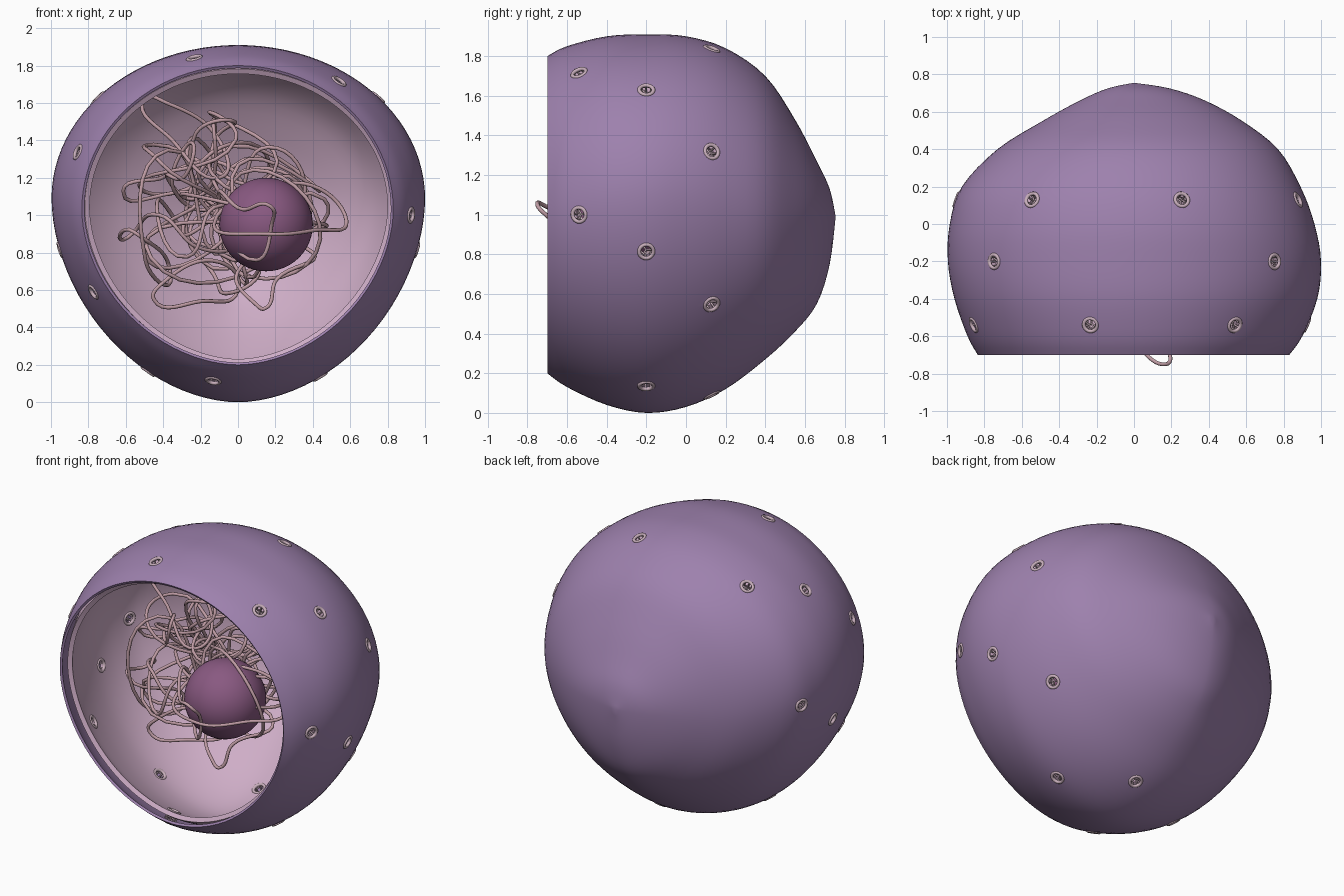
import bpy, bmesh, math, random
from mathutils import Vector
from mathutils.bvhtree import BVHTree

if "Cube" in bpy.data.objects:
    bpy.data.objects.remove(bpy.data.objects["Cube"])

random.seed(8)


def material(name, rgb):
    m = bpy.data.materials.new(name)
    m.diffuse_color = (*rgb, 1)
    m.use_nodes = True
    m.node_tree.nodes["Principled BSDF"].inputs["Base Color"].default_value = m.diffuse_color
    return m


OUTER = material("outer_purple", (0.34, 0.22, 0.42))
INNER = material("inner_pink", (0.62, 0.42, 0.57))
CORE = material("core_plum", (0.25, 0.10, 0.22))
THREAD = material("thread_rose", (0.52, 0.33, 0.37))
PORE = material("pore_rose", (0.58, 0.43, 0.50))


def add_object(name, data, mat):
    ob = bpy.data.objects.new(name, data)
    bpy.context.collection.objects.link(ob)
    data.materials.append(mat)
    return ob


def catmull(p0, p1, p2, p3, t):
    return [0.5 * (2 * b + (c - a) * t + (2 * a - 5 * b + 4 * c - d) * t * t
                   + (3 * b - a - 3 * c + d) * t ** 3)
            for a, b, c, d in zip(p0, p1, p2, p3)]


# Shell stations from the open front to the back: y, centre z, left, right, top z, bottom z
STATIONS = [
    (-0.70, 1.03, 0.835, 0.83, 1.80, 0.20),
    (-0.60, 1.05, 0.89, 0.90, 1.85, 0.13),
    (-0.40, 1.08, 0.96, 0.98, 1.90, 0.04),
    (-0.20, 1.09, 0.995, 1.0, 1.91, 0.00),
    (0.00, 1.09, 0.985, 0.965, 1.90, 0.03),
    (0.20, 1.07, 0.92, 0.89, 1.84, 0.12),
    (0.40, 1.03, 0.73, 0.77, 1.70, 0.27),
    (0.55, 1.00, 0.49, 0.58, 1.48, 0.41),
    (0.66, 0.99, 0.29, 0.38, 1.27, 0.55),
    (0.725, 0.99, 0.14, 0.19, 1.13, 0.75),
    (0.755, 0.99, 0.0, 0.0, 0.99, 0.99),
]
SEG, SUB = 96, 4
rows = []
for i in range(len(STATIONS) - 1):
    quad = [STATIONS[min(max(i + k, 0), len(STATIONS) - 1)] for k in (-1, 0, 1, 2)]
    rows += [catmull(*quad, s / SUB) for s in range(SUB)]


def loft(inset=0.0, first=0):
    """Lofted membrane surface, pushed inwards and cut back at the front."""
    bm = bmesh.new()
    rings = []
    for y, cz, left, right, top, bottom in rows:
        ring = []
        for k in range(SEG):
            a = math.tau * k / SEG
            c, s = math.cos(a), math.sin(a)
            e = 1.0 if s >= 0 else 2 / 1.86          # underside is slightly tapered
            x = math.copysign(abs(c) ** e, c) * (right if c > 0 else left)
            z = cz + math.copysign(abs(s) ** e, s) * ((top - cz) if s > 0 else (cz - bottom))
            ring.append(bm.verts.new((x, y, z)))
        rings.append(ring)
    for r0, r1 in zip(rings, rings[1:]):
        for k in range(SEG):
            j = (k + 1) % SEG
            bm.faces.new((r0[k], r0[j], r1[j], r1[k]))
    tip = bm.verts.new((0, 0.755, 0.99))
    for k in range(SEG):
        bm.faces.new((rings[-1][k], rings[-1][(k + 1) % SEG], tip))
    bmesh.ops.recalc_face_normals(bm, faces=bm.faces)
    bm.normal_update()
    if max(bm.faces, key=lambda f: f.calc_center_median().x).normal.x < 0:
        bmesh.ops.reverse_faces(bm, faces=bm.faces)
        bm.normal_update()
    moved = [(v, v.co - v.normal * inset) for v in bm.verts]
    for v, co in moved:
        v.co = co
    bmesh.ops.delete(bm, geom=[v for r in rings[:first] for v in r], context='VERTS')
    return bm


# Pore positions: three staggered rows of angles round the y axis
PORE_ROWS = [(-0.54, (0, 53, 105.5, 158.5, 208, 261.5)),
             (-0.20, (-11, 40, 140, 191, 240, -63)),
             (0.13, (20, 73, 127, 178, 276, -31))]
DEPTH = 0.075
surface = loft()
tree = BVHTree.FromBMesh(surface)
surface.free()
pores = []
for y, angles in PORE_ROWS:
    for deg in angles:
        d = Vector((math.cos(math.radians(deg)), 0, math.sin(math.radians(deg))))
        loc, nor, _, _ = tree.ray_cast(Vector((0, y, 1)), d)
        nor = nor if nor.dot(d) > 0 else -nor
        pores.append((loc, nor.to_track_quat('Z', 'Y').to_matrix().to_4x4(), nor))

# Cutter for the pore holes
bm = bmesh.new()
for loc, rot, nor in pores:
    m = rot.copy()
    m.translation = loc - nor * DEPTH / 2
    bmesh.ops.create_cone(bm, cap_ends=True, segments=20, radius1=0.034, radius2=0.034,
                          depth=0.2, matrix=m)
mesh = bpy.data.meshes.new("pore_cutter")
bm.to_mesh(mesh)
bm.free()
cutter = add_object("pore_cutter", mesh, PORE)
cutter.hide_render = True


def membrane(name, bm, thickness, mat):
    mesh = bpy.data.meshes.new(name)
    bm.to_mesh(mesh)
    bm.free()
    ob = add_object(name, mesh, mat)
    solid = ob.modifiers.new("wall", 'SOLIDIFY')
    solid.thickness, solid.offset = thickness, -1
    cut = ob.modifiers.new("holes", 'BOOLEAN')
    cut.operation, cut.solver, cut.object = 'DIFFERENCE', 'EXACT', cutter
    bpy.ops.object.select_all(action='DESELECT')
    bpy.context.view_layer.objects.active = ob
    ob.select_set(True)
    for mod in ("wall", "holes"):
        bpy.ops.object.modifier_apply(modifier=mod)
    bpy.ops.object.shade_smooth_by_angle(angle=math.radians(35))


# Double wall: thin outer membrane, gap, recessed inner membrane
membrane("outer_membrane", loft(), 0.016, OUTER)
membrane("inner_membrane", loft(0.045, 2), 0.03, INNER)
bpy.data.objects.remove(cutter)


def tube_curve(name, depth, mat, res):
    cu = bpy.data.curves.new(name, 'CURVE')
    cu.dimensions = '3D'
    cu.bevel_depth, cu.bevel_resolution, cu.use_fill_caps = depth, res, True
    add_object(name, cu, mat)
    return cu


def poly(cu, pts, cyclic=False, radius=1.0):
    sp = cu.splines.new('POLY')
    sp.points.add(len(pts) - 1)
    for p, co in zip(sp.points, pts):
        p.co, p.radius = (*co, 1), radius
    sp.use_cyclic_u, sp.use_smooth = cyclic, True


# Pores: rings on both faces, bars across the gap, three spokes in each hole
ring_curve = tube_curve("pore_rings", 0.010, PORE, 2)
for loc, rot, nor in pores:
    def at(r, a, d):
        return loc + rot.to_3x3() @ Vector((r * math.cos(a), r * math.sin(a), d))
    for d in (-0.003, -DEPTH + 0.003):
        poly(ring_curve, [at(0.036, math.tau * k / 24, d) for k in range(24)], True)
    for k in range(8):
        a = math.tau * k / 8
        poly(ring_curve, [at(0.034, a, 0), at(0.034, a, -DEPTH)], radius=0.5)
    for k in range(3):
        poly(ring_curve, [at(0.036, math.tau * k / 3, -0.03), at(0, 0, -0.03)], radius=0.5)

# Nucleolus
C, R = Vector((0.15, -0.35, 0.95)), 0.25
bpy.ops.mesh.primitive_uv_sphere_add(segments=48, ring_count=24, radius=R, location=C)
core = bpy.context.object
core.name = "nucleolus"
core.data.materials.append(CORE)
bpy.ops.object.shade_smooth()

# Tangled chromatin threads, as closed loops
threads = tube_curve("chromatin_threads", 0.0105, THREAD, 2)
threads.resolution_u = 8
MID, SIZE = Vector((-0.03, -0.19, 1.04)), Vector((0.60, 0.42, 0.54))


def strand(pts):
    sp = threads.splines.new('BEZIER')
    sp.bezier_points.add(len(pts) - 1)
    for b, p in zip(sp.bezier_points, pts):
        d = p - C
        if d.length < R + 0.05:                 # keep threads outside the nucleolus
            p = C + d.normalized() * (R + 0.05)
        b.co = p
        b.handle_left_type = b.handle_right_type = 'AUTO'
    sp.use_cyclic_u = True


def scatter():
    while True:
        v = Vector([random.uniform(-1, 1) for _ in range(3)])
        if 0.45 < v.length < 1:
            return v


for home in ((-0.2, 0.1, 0.4), (0.0, 0.2, 0.3), (-0.45, -0.1, -0.1), (-0.25, 0, -0.3),
             (0.3, 0.0, -0.1), (0.1, 0.2, 0.0)):
    pts = []
    for k in range(14):
        v = Vector(home) + scatter() * 0.72
        if v.length > 1:
            v.normalize()
        pts.append(MID + Vector([a * b for a, b in zip(v, SIZE)]))
    strand(pts)

# Long outer loops, including the one poking out of the opening and those over the nucleolus
for pts in ([(-0.1, -0.3, 1.2), (-0.35, -0.25, 1.4), (-0.5, -0.2, 1.62), (-0.38, -0.2, 1.6), (-0.1, -0.15, 1.4)],
            [(-0.1, -0.4, 1.1), (0.03, -0.66, 1.03), (0.17, -0.75, 1.05), (0.18, -0.66, 0.95), (0.1, -0.58, 0.76)],
            [(0.0, -0.3, 0.7), (0.1, -0.4, 0.52), (0.14, -0.4, 0.5), (0.2, -0.35, 0.68), (0.4, -0.2, 0.8)],
            [(-0.1, -0.2, 0.75), (-0.4, -0.3, 0.64), (-0.45, -0.3, 0.55), (-0.2, -0.25, 0.54), (0.0, -0.1, 0.6)],
            [(-0.1, -0.45, 0.95), (0.15, -0.65, 0.9), (0.4, -0.5, 0.92), (0.58, -0.3, 0.97), (0.35, -0.3, 1.17)]):
    strand([Vector(p) for p in pts])
